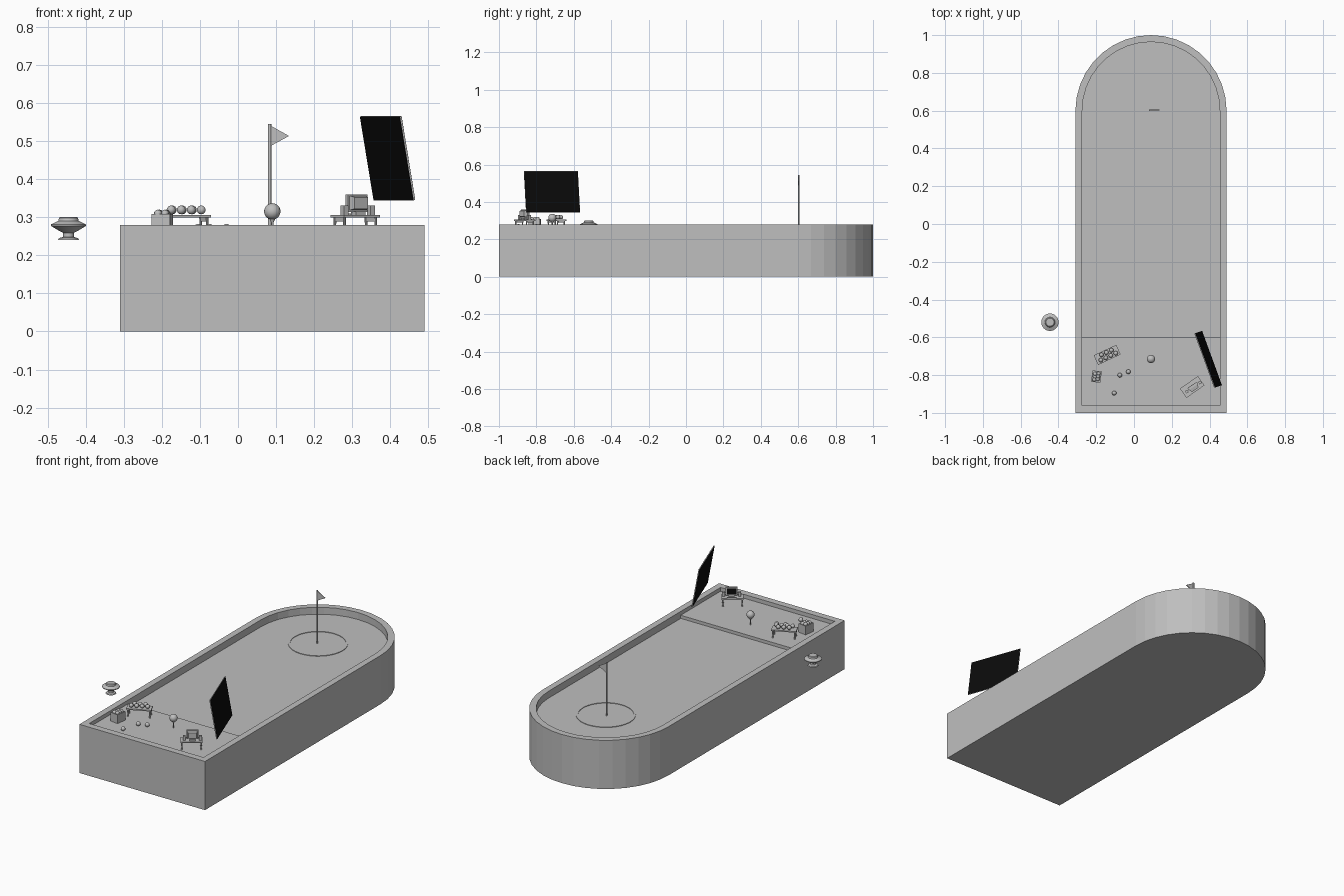
import bpy, bmesh, math
from mathutils import Matrix, Vector

if "Cube" in bpy.data.objects:
    bpy.data.objects.remove(bpy.data.objects["Cube"])


def material(name, v):
    m = bpy.data.materials.new(name)
    m.diffuse_color = (v, v, v, 1)
    m.use_nodes = True
    m.node_tree.nodes["Principled BSDF"].inputs["Base Color"].default_value = m.diffuse_color
    return m


GREY = material("plain grey", 0.52)
BLACK = material("screen black", 0.003)
CX, ARC_Y = 0.09, 0.6          # centre of the rounded end
TEE_Z, GREEN_Z, RIM_Z = 0.258, 0.24, 0.28


def finish(name, bm, mat=GREY, smooth=False, frame=None):
    bmesh.ops.recalc_face_normals(bm, faces=bm.faces)
    me = bpy.data.meshes.new(name)
    bm.to_mesh(me)
    bm.free()
    ob = bpy.data.objects.new(name, me)
    bpy.context.collection.objects.link(ob)
    me.materials.append(mat)
    if frame:
        ob.matrix_world = frame
    if smooth:
        bpy.context.view_layer.objects.active = ob
        ob.select_set(True)
        bpy.ops.object.shade_smooth_by_angle(angle=math.radians(35))
        ob.select_set(False)
    return ob


def box(name, c, size, mat=GREY, frame=None, taper=1.0):
    """Box; taper scales the -y end."""
    bm = bmesh.new()
    bmesh.ops.create_cube(bm, size=1)
    for v in bm.verts:
        k = taper if v.co.y < 0 else 1
        v.co = Vector((c[0] + v.co.x * size[0] * k, c[1] + v.co.y * size[1],
                       c[2] + v.co.z * size[2] * k))
    return finish(name, bm, mat, frame=frame)


def ball(name, c, r, frame=None):
    bm = bmesh.new()
    bmesh.ops.create_uvsphere(bm, u_segments=20, v_segments=12, radius=r,
                              matrix=Matrix.Translation(c))
    return finish(name, bm, smooth=True, frame=frame)


def lathe(name, c, profile, n=32, frame=None, closed=False):
    """Revolve (radius, height) points around a vertical axis."""
    bm = bmesh.new()
    rings = [[bm.verts.new((c[0] + r * math.cos(2 * math.pi * i / n),
                            c[1] + r * math.sin(2 * math.pi * i / n), z))
              for i in range(n)] for r, z in profile]
    pairs = list(zip(rings, rings[1:]))
    if closed:
        pairs.append((rings[-1], rings[0]))
    else:
        bm.faces.new(rings[0])
        bm.faces.new(rings[-1])
    for a, b in pairs:
        for i in range(n):
            j = (i + 1) % n
            bm.faces.new((a[i], a[j], b[j], b[i]))
    return finish(name, bm, smooth=True, frame=frame)


def prism(name, pts, depth, mat=GREY):
    """Solid from a planar outline extruded by a vector."""
    bm = bmesh.new()
    a = [bm.verts.new(p) for p in pts]
    b = [bm.verts.new(Vector(p) + depth) for p in pts]
    bm.faces.new(a)
    bm.faces.new(b)
    for i in range(len(a)):
        j = (i + 1) % len(a)
        bm.faces.new((a[i], a[j], b[j], b[i]))
    return finish(name, bm, mat)


# Course body: rounded outline with raised rim and sunken green
def outline(r, front, z, n=18):
    return [(CX + r, front, z)] + [
        (CX + r * math.cos(math.pi * i / n), ARC_Y + r * math.sin(math.pi * i / n), z)
        for i in range(n + 1)] + [(CX - r, front, z)]


bm = bmesh.new()
loops = [[bm.verts.new(p) for p in outline(*a)] for a in (
    (0.4, -1, 0), (0.4, -1, RIM_Z), (0.364, -0.962, RIM_Z), (0.364, -0.962, GREEN_Z))]
bm.faces.new(loops[0])
bm.faces.new(loops[-1])
for a, b in zip(loops, loops[1:]):
    for i in range(len(a)):
        j = (i + 1) % len(a)
        bm.faces.new((a[i], a[j], b[j], b[i]))
finish("course_body", bm)

# Raised tee area
box("tee_platform", (CX, -0.781, (TEE_Z + GREEN_Z) / 2),
    (0.728, 0.362, TEE_Z - GREEN_Z))

# Hole ring, pole and flag
lathe("hole_ring", (CX, ARC_Y), [(0.156, GREEN_Z), (0.156, 0.243), (0.146, 0.243),
                                 (0.146, GREEN_Z)], 48, closed=True)
lathe("flag_pole", (0.083, 0.603), [(0.0045, GREEN_Z), (0.0045, 0.545)], 12)
prism("flag", [(0.086, 0.601, 0.54), (0.086, 0.601, 0.487), (0.134, 0.601, 0.513)],
      Vector((0, 0.004, 0)))

# Ball on its tee and loose balls
ball("main_ball", (CX, -0.715, 0.315), 0.0215)
lathe("ball_tee", (CX, -0.715), [(0.003, TEE_Z), (0.003, 0.286), (0.008, 0.296)], 12)
for x, y in ((-0.075, -0.80), (-0.03, -0.782), (-0.105, -0.895)):
    ball("loose_ball", (x, y, TEE_Z + 0.012), 0.012)

# Leaning display panel: grey board with a black sheet on each side
u = Vector((0.105, -0.288, 0))
v = Vector((-0.036, -0.012, 0.22))
n = u.cross(v).normalized()
o = Vector((0.36, -0.566, 0.345))
prism("panel_board", [o, o + u, o + u + v, o + v], n * 0.004)
for off in (-0.001, 0.004):
    q = [o + u * a + v * b + n * off for a, b in
         ((0.004, 0.006), (0.996, 0.006), (0.996, 0.994), (0.004, 0.994))]
    prism("panel_sheet", q, n * 0.001, BLACK)


# Tables
def table(name, x, y, deg, length, width):
    f = Matrix.Translation((x, y, 0)) @ Matrix.Rotation(math.radians(deg), 4, 'Z')
    box(name + "_top", (0, 0, 0.3025), (length, width, 0.007), frame=f)
    for sx in (-1, 1):
        box(name + "_rail", (sx * (length / 2 - 0.008), 0, 0.294),
            (0.004, width - 0.016, 0.01), frame=f)
        for sy in (-1, 1):
            lathe(name + "_leg", (sx * (length / 2 - 0.008), sy * (width / 2 - 0.008)),
                  [(0.0045, TEE_Z), (0.003, 0.266), (0.004, 0.30)], 10, frame=f)
    return f


# Ball table with two staggered rows
f = table("ball_table", -0.142, -0.693, 25, 0.132, 0.056)
for i in range(7):
    ball("table_ball", (-0.042 + 0.0145 * i, 0.013 if i % 2 else -0.011, 0.319),
         0.0115, f)

# Computer table: monitor facing the course, speakers and keyboard
f = table("computer_table", 0.308, -0.863, 35, 0.116, 0.06)
box("monitor_stand", (0.005, -0.006, 0.31), (0.03, 0.024, 0.01), frame=f)
box("monitor_frame", (0.005, 0.002, 0.337), (0.062, 0.012, 0.046), frame=f)
box("monitor_back", (0.005, -0.012, 0.337), (0.054, 0.018, 0.038), frame=f, taper=0.8)
box("monitor_screen", (0.005, 0.0085, 0.338), (0.05, 0.001, 0.034), BLACK, f)
box("keyboard", (0.005, 0.021, 0.308), (0.05, 0.012, 0.004), frame=f)
for sx in (-1, 1):
    box("speaker", (0.005 + sx * 0.042, -0.004, 0.318), (0.014, 0.016, 0.025), frame=f)

# Open ball basket with heaped balls
f = Matrix.Translation((-0.199, -0.808, 0)) @ Matrix.Rotation(math.radians(-8), 4, 'Z')
box("basket_base", (0, 0, 0.28), (0.042, 0.052, 0.044), frame=f)
for s in (-1, 1):
    box("basket_side", (s * 0.0225, 0, 0.283), (0.004, 0.06, 0.05), frame=f)
    box("basket_end", (0, s * 0.028, 0.283), (0.049, 0.004, 0.05), frame=f)
    for y in (-0.015, 0, 0.015):
        ball("basket_ball", (s * 0.009, y + s * 0.002, 0.309), 0.0105, f)

# Floating saucer
lathe("saucer", (-0.445, -0.52), [
    (0.028, 0.240), (0.025, 0.245), (0.014, 0.248), (0.014, 0.259), (0.02, 0.262),
    (0.028, 0.266), (0.046, 0.277), (0.046, 0.281), (0.027, 0.290), (0.025, 0.298),
    (0.021, 0.301)])
